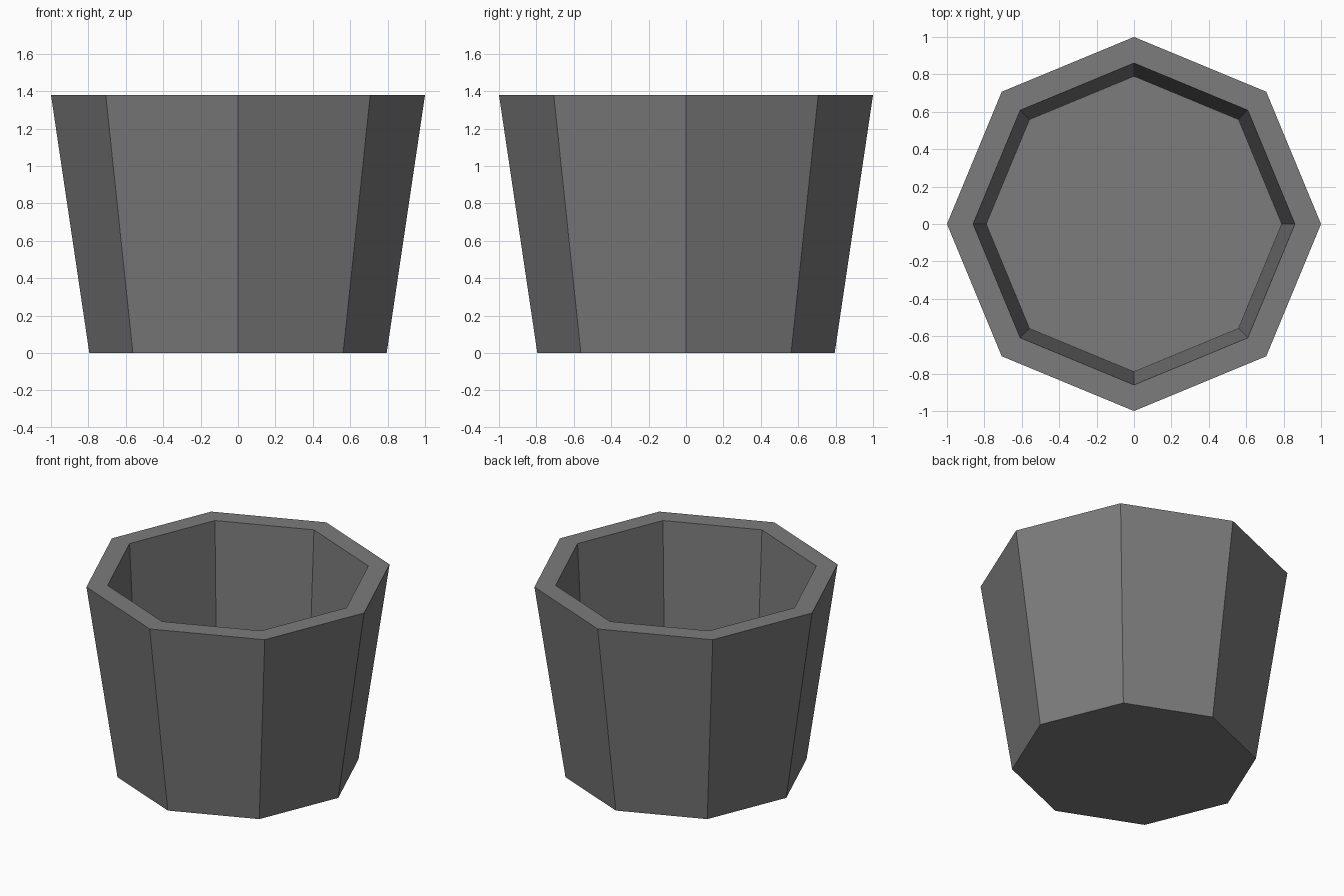
import bpy
import bmesh
from math import cos, sin, pi

cube = bpy.data.objects.get("Cube")
if cube:
    bpy.data.objects.remove(cube)

SIDES = 8
# Radius and height of each ring: outer base, outer rim, inner rim, inner floor
PROFILE = [(0.795, 0), (1, 1.38), (0.86, 1.38), (0.79, 0.01)]

# Single grey material
grey = bpy.data.materials.new("dark grey")
grey.use_nodes = True
colour = (0.2, 0.2, 0.2, 1)
grey.diffuse_color = colour
grey.node_tree.nodes["Principled BSDF"].inputs["Base Color"].default_value = colour

# Tapered eight-sided pot, hollow down to a thin floor
bm = bmesh.new()
rings = []
for radius, z in PROFILE:
    angles = [2 * pi * i / SIDES for i in range(SIDES)]
    rings.append([bm.verts.new((radius * cos(a), radius * sin(a), z)) for a in angles])

# Walls and rim
for low, high in zip(rings, rings[1:]):
    for i in range(SIDES):
        j = (i + 1) % SIDES
        bm.faces.new((low[i], low[j], high[j], high[i]))

# Underside and inner floor
bm.faces.new(rings[0][::-1])
bm.faces.new(rings[-1])
bmesh.ops.recalc_face_normals(bm, faces=bm.faces)

mesh = bpy.data.meshes.new("pot")
bm.to_mesh(mesh)
bm.free()
mesh.materials.append(grey)
pot = bpy.data.objects.new("pot", mesh)
bpy.context.collection.objects.link(pot)
